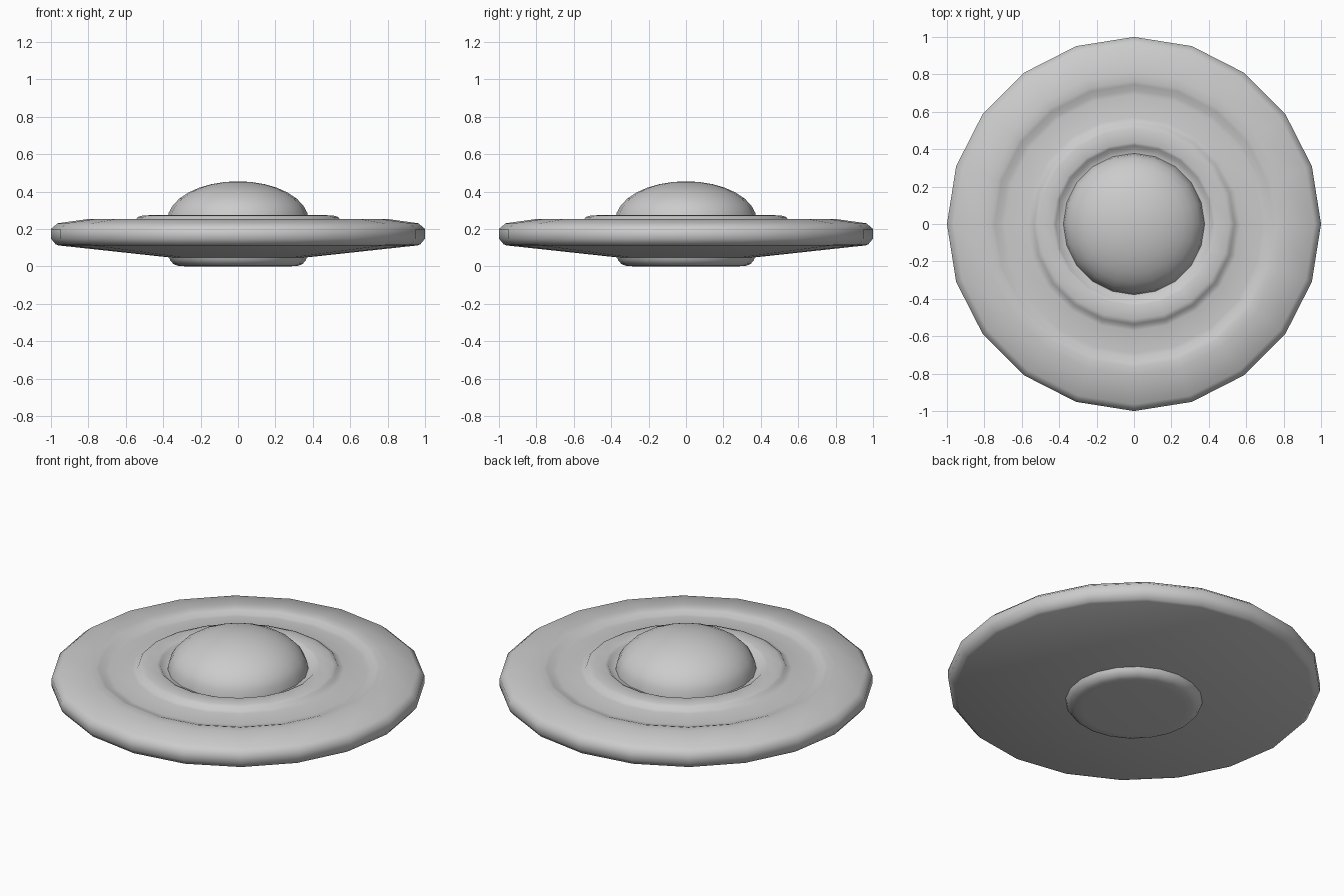
import bpy
import bmesh
from math import cos, sin, pi, radians

SIDES = 20

cube = bpy.data.objects.get("Cube")
if cube:
    bpy.data.objects.remove(cube, do_unlink=True)

grey = bpy.data.materials.new("hull grey")
grey.use_nodes = True
colour = (0.6, 0.6, 0.6, 1)
grey.diffuse_color = colour
grey.node_tree.nodes["Principled BSDF"].inputs["Base Color"].default_value = colour


def lathe(name, profile, angle):
    """Turn a (radius, height) profile about z; zero radius makes a pole."""
    bm = bmesh.new()
    rings = []
    for r, z in profile:
        count = SIDES if r > 0 else 1
        rings.append([bm.verts.new((r * cos(2 * pi * i / SIDES),
                                    r * sin(2 * pi * i / SIDES), z))
                      for i in range(count)])
    for low, high in zip(rings, rings[1:]):
        for i in range(SIDES):
            j = (i + 1) % SIDES
            corners = [low[i % len(low)], low[j % len(low)],
                       high[j % len(high)], high[i % len(high)]]
            bm.faces.new(list(dict.fromkeys(corners)))
    bmesh.ops.recalc_face_normals(bm, faces=bm.faces)
    mesh = bpy.data.meshes.new(name)
    bm.to_mesh(mesh)
    bm.free()
    mesh.materials.append(grey)
    obj = bpy.data.objects.new(name, mesh)
    bpy.context.collection.objects.link(obj)
    bpy.ops.object.select_all(action="DESELECT")
    obj.select_set(True)
    bpy.context.view_layer.objects.active = obj
    bpy.ops.object.shade_smooth_by_angle(angle=radians(angle))


# Saucer hull: flat cone below, rounded rim, shallow channel and raised collar
lathe("saucer_hull", [
    (0, 0.04), (0.34, 0.045), (0.96, 0.112),
    (0.975, 0.118), (1, 0.148), (1, 0.2), (0.965, 0.23),
    (0.81, 0.252), (0.765, 0.254), (0.745, 0.248), (0.715, 0.236), (0.69, 0.234),
    (0.57, 0.244), (0.545, 0.25), (0.535, 0.264), (0.51, 0.272),
    (0.435, 0.275), (0.42, 0.268), (0.405, 0.25), (0.37, 0.245), (0, 0.245),
], 60)

# Cabin dome
steps = 8
lathe("cabin_dome", [
    (0.378 * cos(pi / 2 * i / steps) if i < steps else 0,
     0.245 + 0.21 * sin(pi / 2 * i / steps)) for i in range(steps + 1)
], 40)

# Rounded pod under the hull
lathe("belly_pod", [
    (0.368, 0.048), (0.362, 0.032), (0.345, 0.012), (0.32, 0.003), (0.28, 0), (0, 0),
], 50)
